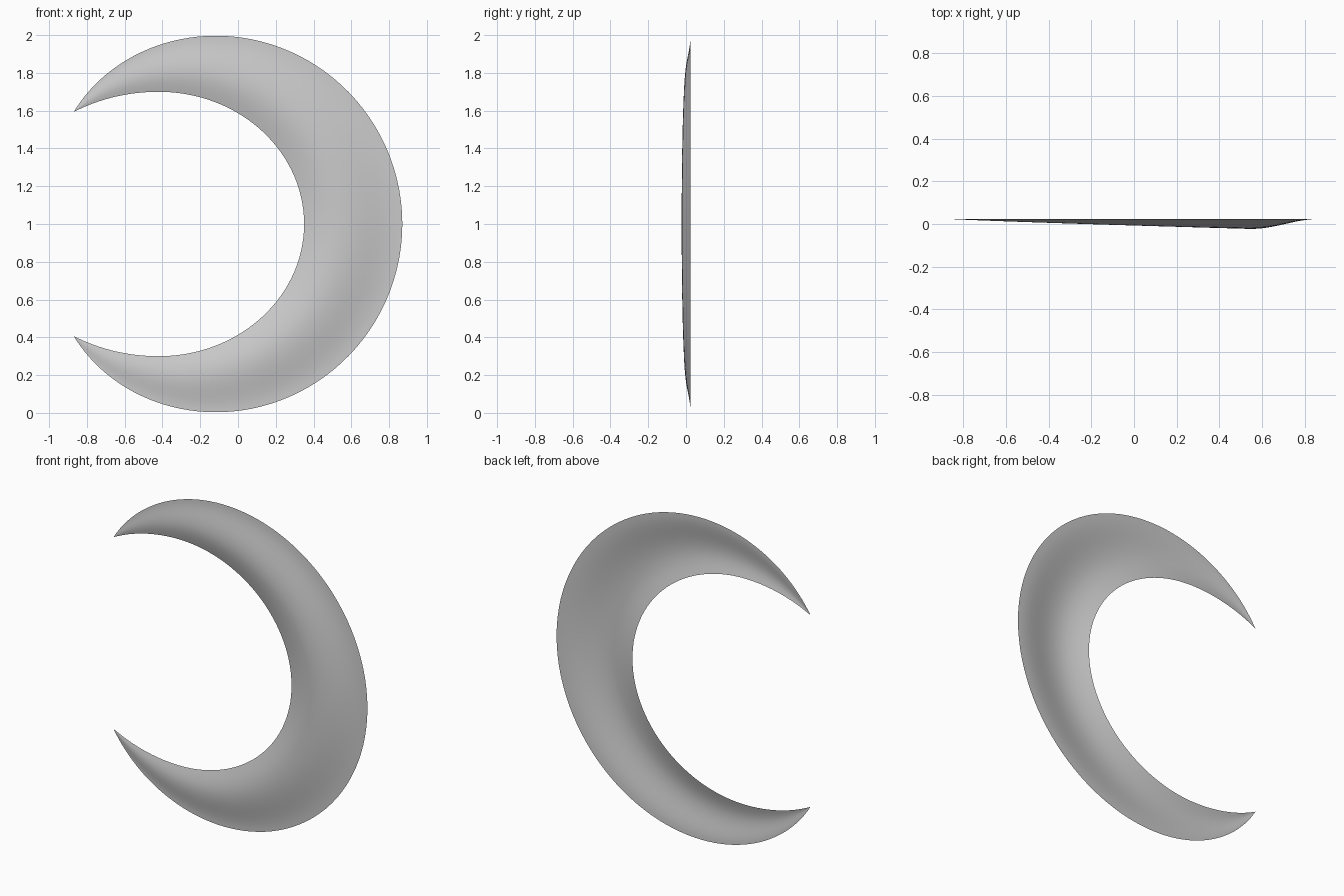
import bpy
import math

if "Cube" in bpy.data.objects:
    bpy.data.objects.remove(bpy.data.objects["Cube"])

ALONG, ACROSS = 128, 16   # grid resolution of the shell
BACK_Y, DEPTH = 0.024, 0.047
RIDGE = 0.38              # ridge position across the width


def outer_edge(t):
    """Near-circular outside, pulled in slightly at the tips (t = -1..1)."""
    a = math.radians(141.3) * t
    r = 1.0 - 0.052 * abs(t) ** 6
    return -0.13 + r * math.cos(a), 1 + r * math.sin(a)


def inner_edge(t):
    """Oval inside, drawn out towards the tips."""
    a = math.radians(122.1) * t
    c = math.cos(a)
    return -0.42 + (0.77 if c > 0 else 0.847) * c, 1 + 0.70 * math.sin(a)


def bulge(s):
    """Steep inner slope, gentle outer slope."""
    if s < RIDGE:
        return math.sin(math.pi / 2 * s / RIDGE)
    return 0.5 + 0.5 * math.cos(math.pi * (s - RIDGE) / (1 - RIDGE))


# Crescent shell, open at the back
verts, faces = [], []
for i in range(ALONG + 1):
    t = math.sin(math.pi / 2 * (2 * i / ALONG - 1) * 0.999) / math.sin(math.pi / 2 * 0.999)
    (xi, zi), (xo, zo) = inner_edge(t), outer_edge(t)
    mid_x = xi + (xo - xi) * RIDGE
    height = DEPTH * max(0.0, (mid_x + 0.87) / 1.417) ** 0.85
    for j in range(ACROSS + 1):
        s = j / ACROSS
        verts.append((xi + (xo - xi) * s, BACK_Y - height * bulge(s), zi + (zo - zi) * s))

row = ACROSS + 1
for i in range(ALONG):
    for j in range(ACROSS):
        a = i * row + j
        faces.append((a, a + 1, a + row + 1, a + row))

mesh = bpy.data.meshes.new("crescent")
mesh.from_pydata(verts, [], faces)
mesh.validate()
mesh.shade_smooth()
crescent = bpy.data.objects.new("crescent", mesh)
bpy.context.collection.objects.link(crescent)
